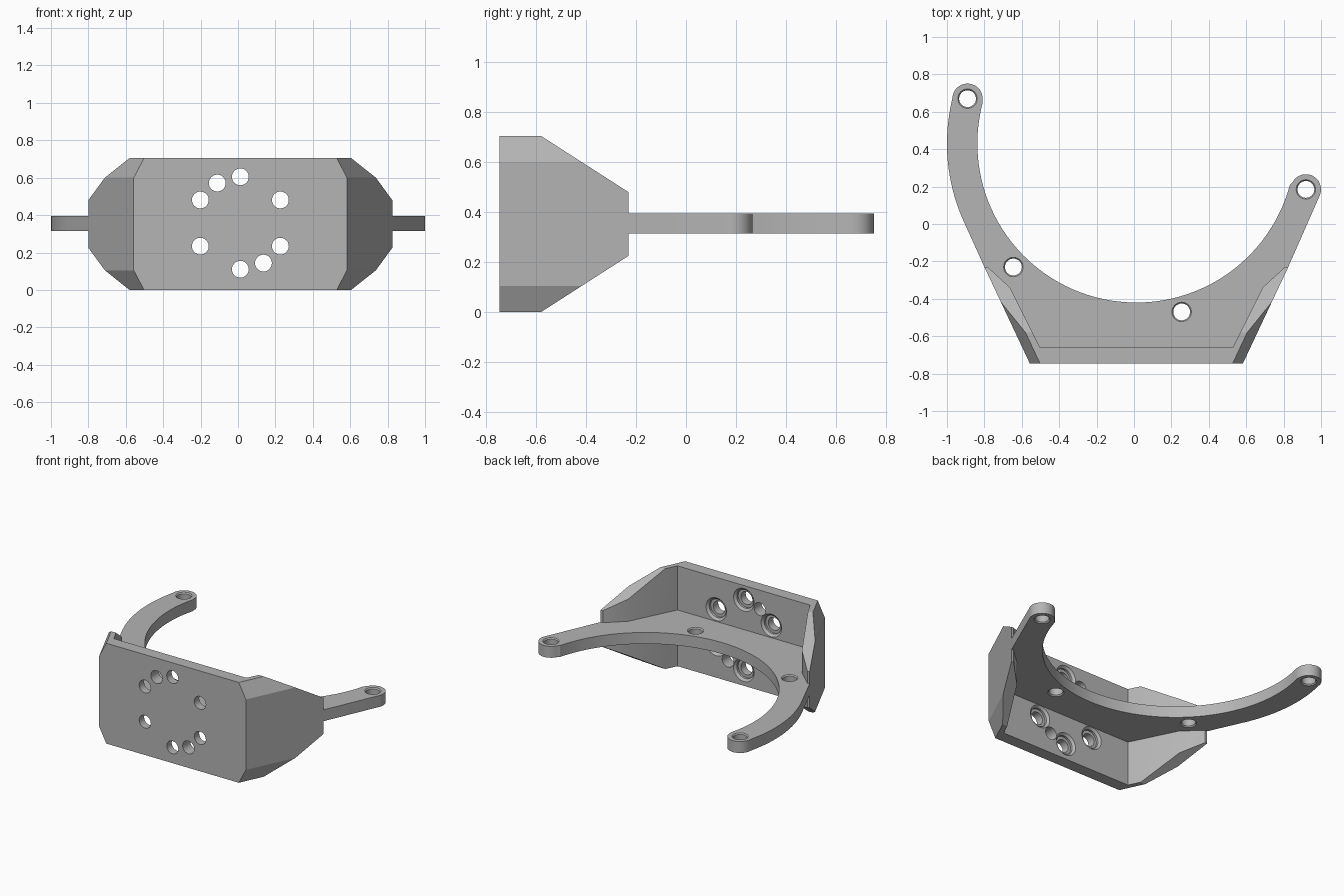
import bpy, bmesh
from math import cos, sin, pi, radians, atan2
from mathutils import Vector

if "Cube" in bpy.data.objects:
    bpy.data.objects.remove(bpy.data.objects["Cube"])

CX, H = 0.0125, 0.705          # centre line and plate height
ARM_Z, ARM_T = 0.315, 0.08     # underside and thickness of the arm

grey = bpy.data.materials.new("plain grey")
grey.use_nodes = True
grey.diffuse_color = (0.46, 0.46, 0.46, 1)
grey.node_tree.nodes["Principled BSDF"].inputs["Base Color"].default_value = grey.diffuse_color


def make_object(name, bm):
    bmesh.ops.recalc_face_normals(bm, faces=bm.faces)
    mesh = bpy.data.meshes.new(name)
    bm.to_mesh(mesh)
    bm.free()
    mesh.materials.append(grey)
    obj = bpy.data.objects.new(name, mesh)
    bpy.context.collection.objects.link(obj)
    return obj


def extrude_outline(points, z, height):
    bm = bmesh.new()
    face = bm.faces.new([bm.verts.new((x, y, z)) for x, y in points])
    out = bmesh.ops.extrude_face_region(bm, geom=[face])
    moved = [v for v in out["geom"] if isinstance(v, bmesh.types.BMVert)]
    bmesh.ops.translate(bm, verts=moved, vec=(0, 0, height))
    return bm


def slice_off(bm, point, normal):
    """Cut away everything on the normal side of a plane and close the cut."""
    cut = bmesh.ops.bisect_plane(bm, geom=bm.verts[:] + bm.edges[:] + bm.faces[:],
                                 plane_co=point, plane_no=normal, clear_outer=True)
    edges = [e for e in cut["geom_cut"] if isinstance(e, bmesh.types.BMEdge)]
    bmesh.ops.holes_fill(bm, edges=[e for e in edges if e.is_boundary], sides=0)


def add_lathe(bm, centre, axis, profile, sides=32):
    """Closed turned solid: profile is (distance along axis, radius)."""
    axis = Vector(axis)
    u = axis.orthogonal().normalized()
    w = axis.cross(u)
    rings = [[bm.verts.new(Vector(centre) + axis * d + (u * cos(a) + w * sin(a)) * r)
              for a in (2 * pi * i / sides for i in range(sides))] for d, r in profile]
    for a, b in zip(rings, rings[1:]):
        for i in range(sides):
            j = (i + 1) % sides
            bm.faces.new((a[i], a[j], b[j], b[i]))
    bm.faces.new(rings[0][::-1])
    bm.faces.new(rings[-1])


def apply_modifier(obj, mod):
    bpy.context.view_layer.objects.active = obj
    bpy.ops.object.modifier_apply(modifier=mod.name)


def drill(obj, cutter_bm):
    cutter = make_object("drill_cutter", cutter_bm)
    cutter.hide_render = True
    mod = obj.modifiers.new("Holes", "BOOLEAN")
    mod.operation, mod.solver, mod.object = "DIFFERENCE", "EXACT", cutter
    apply_modifier(obj, mod)
    bpy.data.objects.remove(cutter)


def shade(obj):
    bpy.ops.object.select_all(action="DESELECT")
    obj.select_set(True)
    bpy.context.view_layer.objects.active = obj
    bpy.ops.object.shade_smooth_by_angle(angle=radians(25))


# Mounting plate with swept-back side wings
half = [(0.57, -0.745), (0.8125, -0.23), (0.795, -0.23), (0.675, -0.34), (0.515, -0.66)]
outline = [(CX + x, y) for x, y in half] + [(CX - x, y) for x, y in reversed(half)]
bm = extrude_outline(outline, 0, H)
along = Vector((0.2425, 0.515, 0))
for up in (1, -1):
    edge_z = H / 2 + up * H / 2
    # wings taper in height towards the back
    slice_off(bm, (0, -0.58, edge_z), Vector((0, 0.225, up * 0.35)).normalized())
    # chamfered corners running along each wing
    for side in (1, -1):
        run = Vector((side * along.x, along.y, 0))
        slope = Vector((side * 0.055, 0, -up * 0.105))
        normal = run.cross(slope).normalized()
        if normal.z * up < 0:
            normal.negate()
        slice_off(bm, (CX + side * 0.515, -0.745, edge_z), normal)
plate = make_object("mounting_plate", bm)

# Bolt circle: six counterbored holes and two plain pin holes
bm = bmesh.new()
for deg in (30, 90, 150, 210, 270, 330, 120, 300):
    a = radians(deg)
    centre = (CX + 0.247 * cos(a), 0, H / 2 + 0.005 + 0.247 * sin(a))
    if deg % 60 == 30:
        profile = [(-0.8, 0.045), (-0.69, 0.045), (-0.69, 0.065), (-0.675, 0.065),
                   (-0.66, 0.08), (-0.6, 0.08)]
    else:
        profile = [(-0.8, 0.045), (-0.6, 0.045)]
    add_lathe(bm, centre, (0, 1, 0), profile)
drill(plate, bm)
shade(plate)

# Curved arm: concentric arcs ending in two rounded eyes
ARC_Y, INNER, OUTER, EYE = 0.43, 0.85, 1.0125, 0.081
left_eye, right_eye = Vector((-0.89, 0.67)), Vector((0.919, 0.185))


def arc(centre, radius, start, end, steps):
    return [(centre[0] + radius * cos(start + (end - start) * i / steps),
             centre[1] + radius * sin(start + (end - start) * i / steps))
            for i in range(steps + 1)]


hub = Vector((CX, ARC_Y))
dl, dr = left_eye - hub, right_eye - hub
al, ar = atan2(dl.y, dl.x), atan2(dr.y, dr.x)
wing_angle = atan2(-along.x, along.y)           # outward normal of the right side
points = arc(hub, INNER, al - 2 * pi, ar, 64)
points += arc(right_eye, EYE, ar + pi, wing_angle, 16)[1:]
points += [(CX + 0.81, -0.235), (CX + 0.58, -0.71), (CX - 0.58, -0.71), (CX - 0.81, -0.235)]
points += arc(hub, OUTER, pi - wing_angle, al, 18)[:-1]
points += arc(left_eye, EYE, al, al - pi, 14)[:-1]
arm = make_object("curved_arm", extrude_outline(points, ARM_Z, ARM_T))

# Screw holes through the arm, lightly countersunk on both faces
bm = bmesh.new()
for x, y in (left_eye, right_eye, (-0.645, -0.23), (0.255, -0.47)):
    add_lathe(bm, (x, y, ARM_Z), (0, 0, 1),
              [(-0.02, 0.052), (0, 0.052), (0.008, 0.045), (ARM_T - 0.008, 0.045),
               (ARM_T, 0.052), (ARM_T + 0.02, 0.052)])
drill(arm, bm)
shade(arm)
